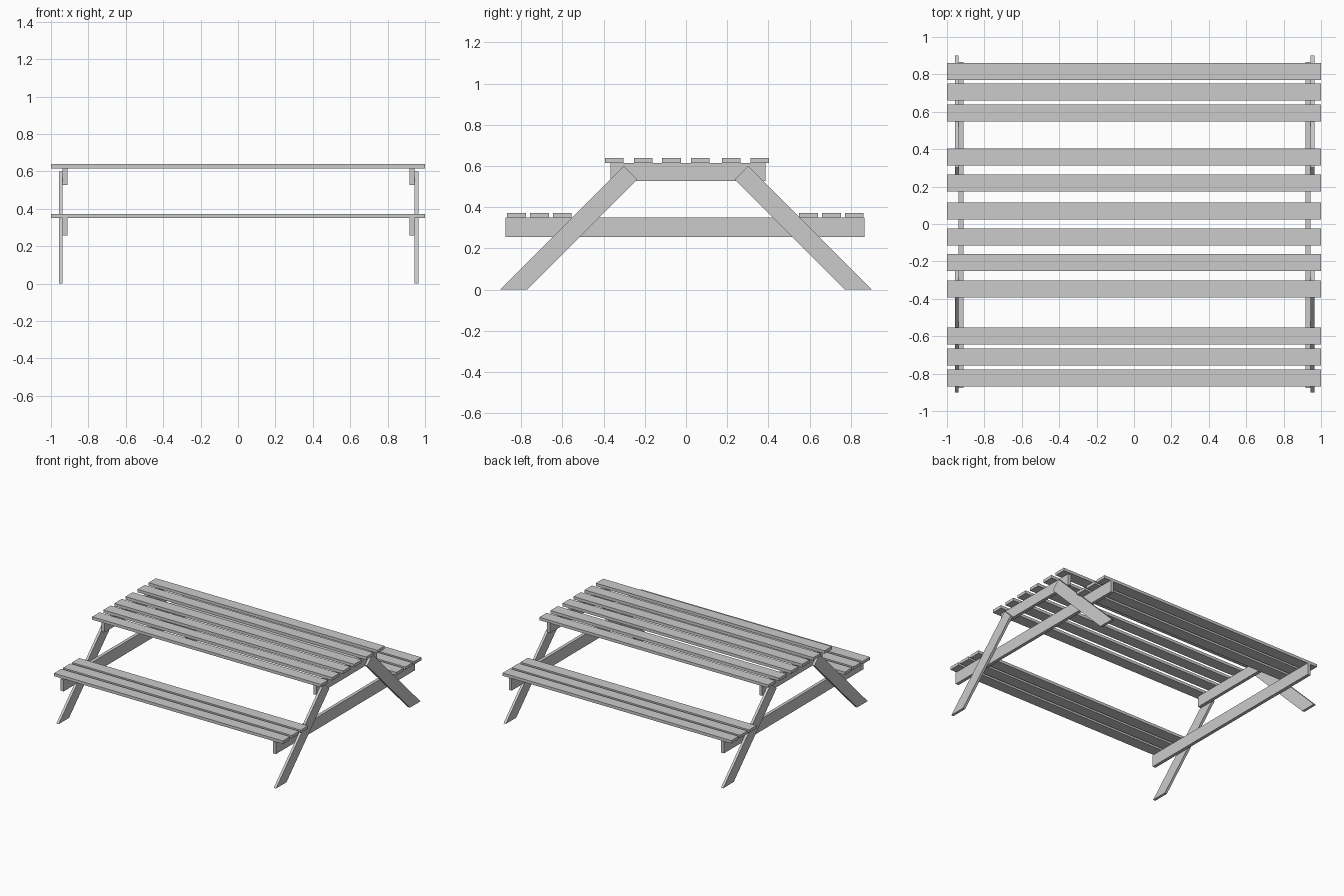
import bpy

if "Cube" in bpy.data.objects:
    bpy.data.objects.remove(bpy.data.objects["Cube"])

def prism(name, profile, x0, x1):
    """Extrude a (y, z) profile, listed anticlockwise seen from +x, along x."""
    n = len(profile)
    verts = [(x, y, z) for x in (x0, x1) for y, z in profile]
    faces = [tuple(reversed(range(n))), tuple(range(n, 2 * n))]
    faces += [(i, (i + 1) % n, (i + 1) % n + n, i + n) for i in range(n)]
    mesh = bpy.data.meshes.new(name)
    mesh.from_pydata(verts, [], faces)
    obj = bpy.data.objects.new(name, mesh)
    bpy.context.collection.objects.link(obj)
    return obj

def plank(name, x0, x1, y0, y1, z0, z1):
    return prism(name, [(y0, z0), (y1, z0), (y1, z1), (y0, z1)], x0, x1)

SLAT = 0.091

# Table top slats
for i, y in enumerate((-0.348, -0.207, -0.070, 0.069, 0.219, 0.358)):
    plank(f"table_slat_{i + 1}", -1, 1, y - SLAT / 2, y + SLAT / 2, 0.615, 0.638)

# Bench slats, front and back
for side, ys in (("front", (-0.823, -0.711, -0.600)), ("back", (0.594, 0.706, 0.816))):
    for i, y in enumerate(ys):
        plank(f"{side}_bench_slat_{i + 1}", -1, 1, y - SLAT / 2, y + SLAT / 2, 0.350, 0.373)

# End frames: slanted legs outside, rails on their inner faces
LEG = [(-0.902, 0), (-0.771, 0), (-0.2365, 0.5345), (-0.302, 0.600)]
ends = (("left", (-0.957, -0.937), (-0.937, -0.911)),
        ("right", (0.944, 0.964), (0.918, 0.944)))
for side, leg_x, rail_x in ends:
    prism(f"{side}_front_leg", LEG, *leg_x)
    prism(f"{side}_back_leg", [(-y, z) for y, z in reversed(LEG)], *leg_x)
    plank(f"{side}_top_rail", *rail_x, -0.366, 0.386, 0.528, 0.615)
    plank(f"{side}_bench_rail", *rail_x, -0.876, 0.865, 0.256, 0.350)
